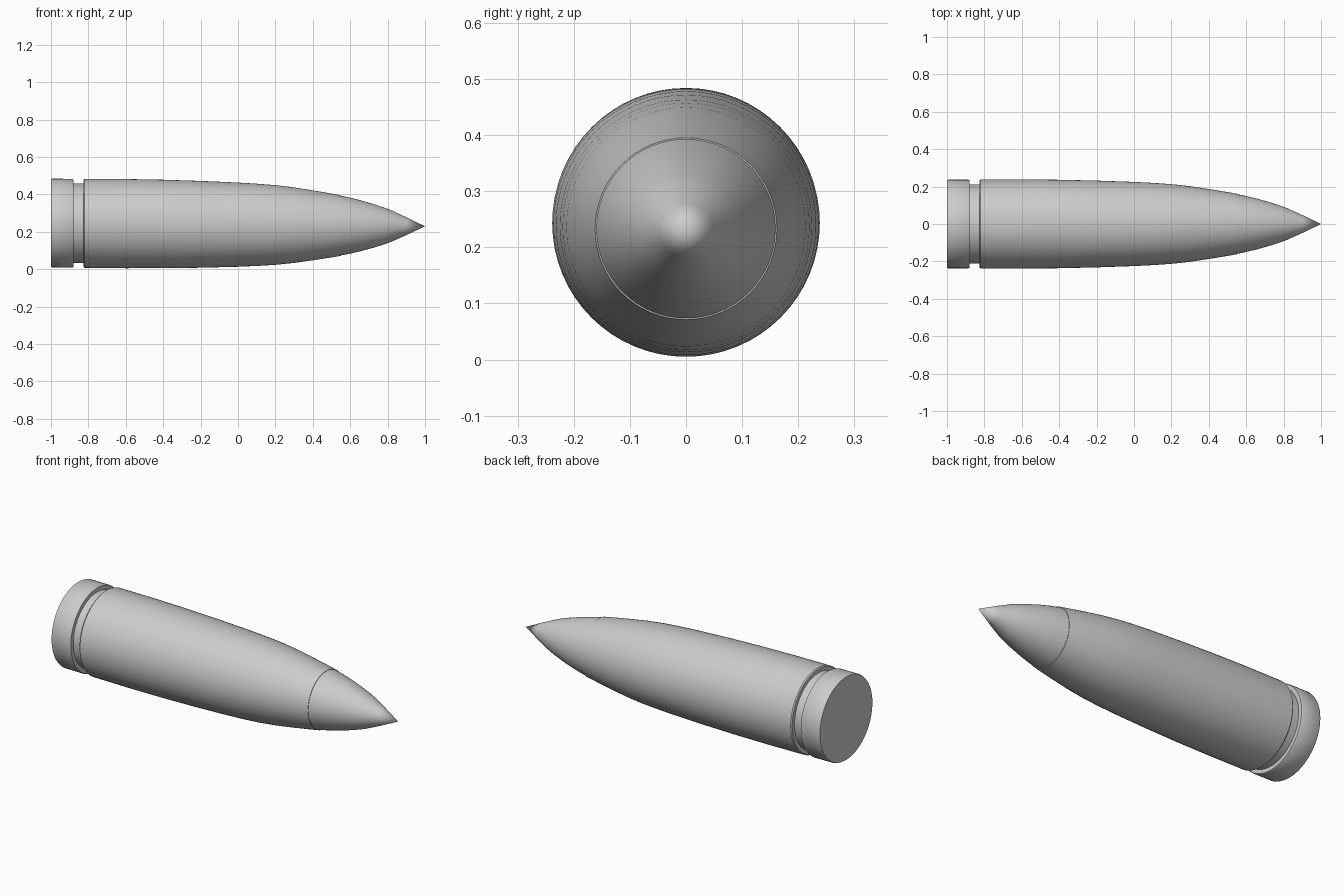
import bpy, math
from mathutils import Vector

cube = bpy.data.objects.get("Cube")
if cube:
    bpy.data.objects.remove(cube)

SIDES = 64

# One plain metal colour
metal = bpy.data.materials.new("light grey metal")
metal.use_nodes = True
grey = (0.6, 0.6, 0.6, 1)
metal.diffuse_color = grey
metal.node_tree.nodes["Principled BSDF"].inputs["Base Color"].default_value = grey


def axis_height(x):
    """The shell lies on its side with its nose dipping slightly."""
    return 0.238 - 0.009 * x


def lathe(name, profile):
    """Turn (x, radius) points around the long axis; zero radius makes a tip."""
    verts, rings, faces = [], [], []
    for x, r in profile:
        count = SIDES if r > 0 else 1
        rings.append([len(verts) + i for i in range(count)])
        for i in range(count):
            a = math.tau * i / SIDES
            verts.append(Vector((x, r * math.cos(a), axis_height(x) + r * math.sin(a))))
    for a, b in zip(rings, rings[1:]):
        for i in range(SIDES):
            j = (i + 1) % SIDES
            if len(b) == 1:
                faces.append((a[i], a[j], b[0]))
            else:
                faces.append((a[i], a[j], b[j], b[i]))
    faces.append(rings[0][::-1])
    if len(rings[-1]) > 1:
        faces.append(rings[-1])
    mesh = bpy.data.meshes.new(name)
    mesh.from_pydata(verts, [], faces)
    mesh.materials.append(metal)
    obj = bpy.data.objects.new(name, mesh)
    bpy.context.collection.objects.link(obj)
    bpy.ops.object.select_all(action="DESELECT")
    obj.select_set(True)
    bpy.context.view_layer.objects.active = obj
    bpy.ops.object.shade_smooth_by_angle(angle=math.radians(30))
    return obj


# Rear rim with a slightly eased edge
lathe("base_rim", [(-1, 0.234), (-0.994, 0.237), (-0.886, 0.237), (-0.88, 0.234)])

# Recessed neck between rim and body
lathe("groove", [(-0.885, 0.212), (-0.815, 0.212)])

# Long body swelling gently and tapering forward
lathe("body", [(-0.826, 0.233), (-0.82, 0.238), (-0.6, 0.2385), (-0.4, 0.2365),
               (-0.2, 0.232), (0, 0.225), (0.1, 0.22), (0.2, 0.213), (0.3, 0.202),
               (0.4, 0.187), (0.48, 0.174), (0.55, 0.162)])

# Pointed nose cap set just inside the body
lathe("nose_cap", [(0.54, 0.1615), (0.6, 0.1495), (0.66, 0.135), (0.72, 0.118),
                   (0.78, 0.099), (0.82, 0.084), (0.9, 0.048), (1, 0)])
